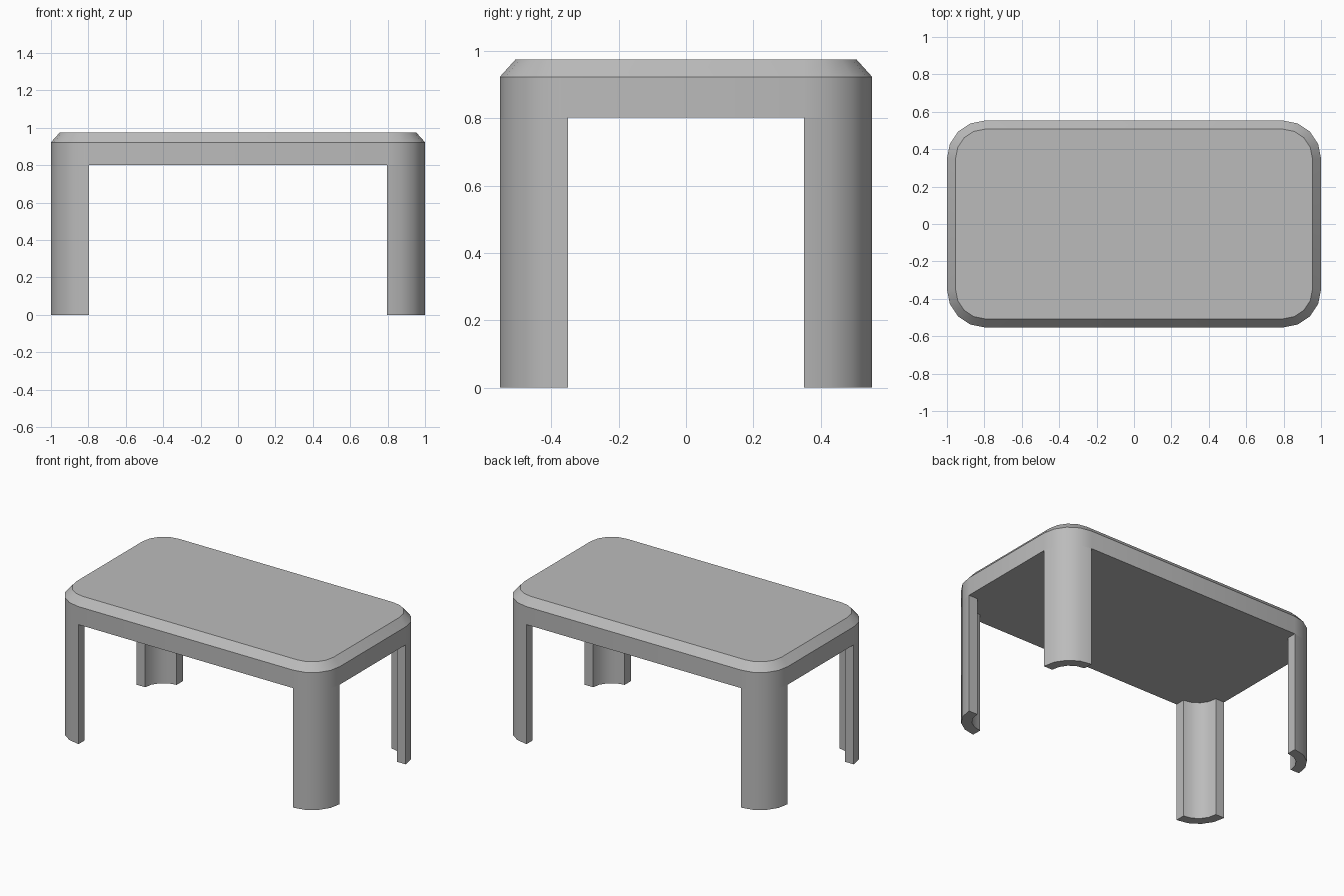
import bpy, bmesh, math

cube = bpy.data.objects.get("Cube")
if cube:
    bpy.data.objects.remove(cube, do_unlink=True)

HALF_X, HALF_Y = 1.0, 0.553      # half footprint
RADIUS, WALL = 0.203, 0.065      # corner radius, leg wall thickness
APRON_Z, EDGE_Z, TOP_Z = 0.802, 0.923, 0.974
BEVEL = 0.046
STEPS = 4                        # segments per rounded corner
CX, CY = HALF_X - RADIUS, HALF_Y - RADIUS

grey = bpy.data.materials.new("plain grey")
grey.use_nodes = True
colour = (0.5, 0.5, 0.5, 1)
grey.diffuse_color = colour
grey.node_tree.nodes["Principled BSDF"].inputs["Base Color"].default_value = colour


def arc(quadrant, radius):
    """Points of one rounded corner, counter-clockwise from above."""
    mid = math.radians(45 + 90 * quadrant)
    cx = math.copysign(CX, math.cos(mid))
    cy = math.copysign(CY, math.sin(mid))
    angles = [math.pi / 2 * (quadrant + i / STEPS) for i in range(STEPS + 1)]
    return [(cx + radius * math.cos(a), cy + radius * math.sin(a)) for a in angles]


def loft(name, rings):
    """Solid through matching outlines, each given as (points, z)."""
    bm = bmesh.new()
    loops = [[bm.verts.new((x, y, z)) for x, y in pts] for pts, z in rings]
    bm.faces.new(loops[0])
    bm.faces.new(loops[-1])
    n = len(loops[0])
    for low, high in zip(loops, loops[1:]):
        for i in range(n):
            j = (i + 1) % n
            bm.faces.new((low[i], low[j], high[j], high[i]))
    bmesh.ops.recalc_face_normals(bm, faces=bm.faces)
    mesh = bpy.data.meshes.new(name)
    bm.to_mesh(mesh)
    bm.free()
    mesh.materials.append(grey)
    obj = bpy.data.objects.new(name, mesh)
    bpy.context.collection.objects.link(obj)
    bpy.ops.object.select_all(action='DESELECT')
    obj.select_set(True)
    bpy.context.view_layer.objects.active = obj
    bpy.ops.object.shade_smooth_by_angle(angle=math.radians(30))
    return obj


def outline(radius):
    return [p for q in range(4) for p in arc(q, radius)]


# Table top: rounded slab with a chamfered upper edge
loft("table_top", [(outline(RADIUS), APRON_Z),
                   (outline(RADIUS), EDGE_Z),
                   (outline(RADIUS - BEVEL), TOP_Z)])

# Legs: curved corner shells flush with the slab
for q, name in enumerate(("back_left", "back_right", "front_right", "front_left")):
    section = arc(q, RADIUS) + arc(q, RADIUS - WALL)[::-1]
    loft(name + "_leg", [(section, 0), (section, APRON_Z)])
